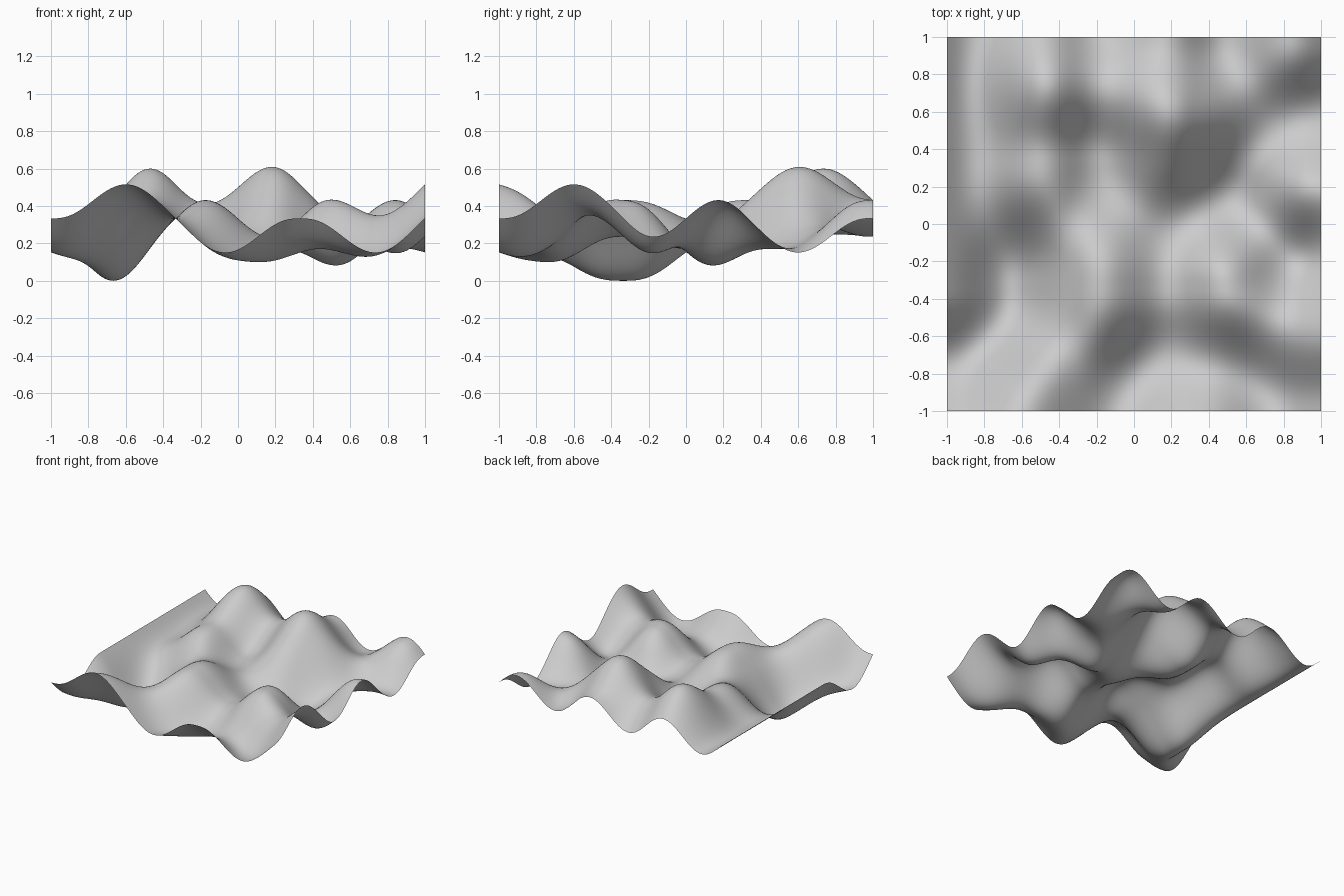
import bpy, bmesh
from math import floor

if "Cube" in bpy.data.objects:
    bpy.data.objects.remove(bpy.data.objects["Cube"])

# Slope directions at the 4 x 4 lattice points (rows front to back, columns left to right)
SLOPES = [
    [(0, -1), (-1, 0), (0, -1), (1, 0)],
    [(-1, 0), (1, 0), (1, 0), (1, -1)],
    [(-1, 0), (-1, 0), (-1, 1), (0, -1)],
    [(-1, 0), (-1, -1), (-1, 0), (-1, 0)],
]
CELL = 2 / 3
STEPS = 120


def fade(t):
    return t * t * t * (t * (6 * t - 15) + 10)


def height(x, y):
    """Gradient noise over three by three cells."""
    u, v = (x + 1) / CELL, (y + 1) / CELL
    i, j = min(int(floor(u)), 2), min(int(floor(v)), 2)
    u, v = u - i, v - j

    def corner(a, b):
        gx, gy = SLOPES[j + b][i + a]
        return gx * (u - a) + gy * (v - b)

    fu, fv = fade(u), fade(v)
    low = corner(0, 0) * (1 - fu) + corner(1, 0) * fu
    high = corner(0, 1) * (1 - fu) + corner(1, 1) * fu
    return CELL * (low * (1 - fv) + high * fv)


# Rolling terrain sheet
bm = bmesh.new()
bmesh.ops.create_grid(bm, x_segments=STEPS, y_segments=STEPS, size=1)
for v in bm.verts:
    v.co.z = height(v.co.x, v.co.y)
lowest = min(v.co.z for v in bm.verts)
for v in bm.verts:
    v.co.z -= lowest
for f in bm.faces:
    f.smooth = True
mesh = bpy.data.meshes.new("terrain")
bm.to_mesh(mesh)
bm.free()
terrain = bpy.data.objects.new("terrain", mesh)
bpy.context.collection.objects.link(terrain)
